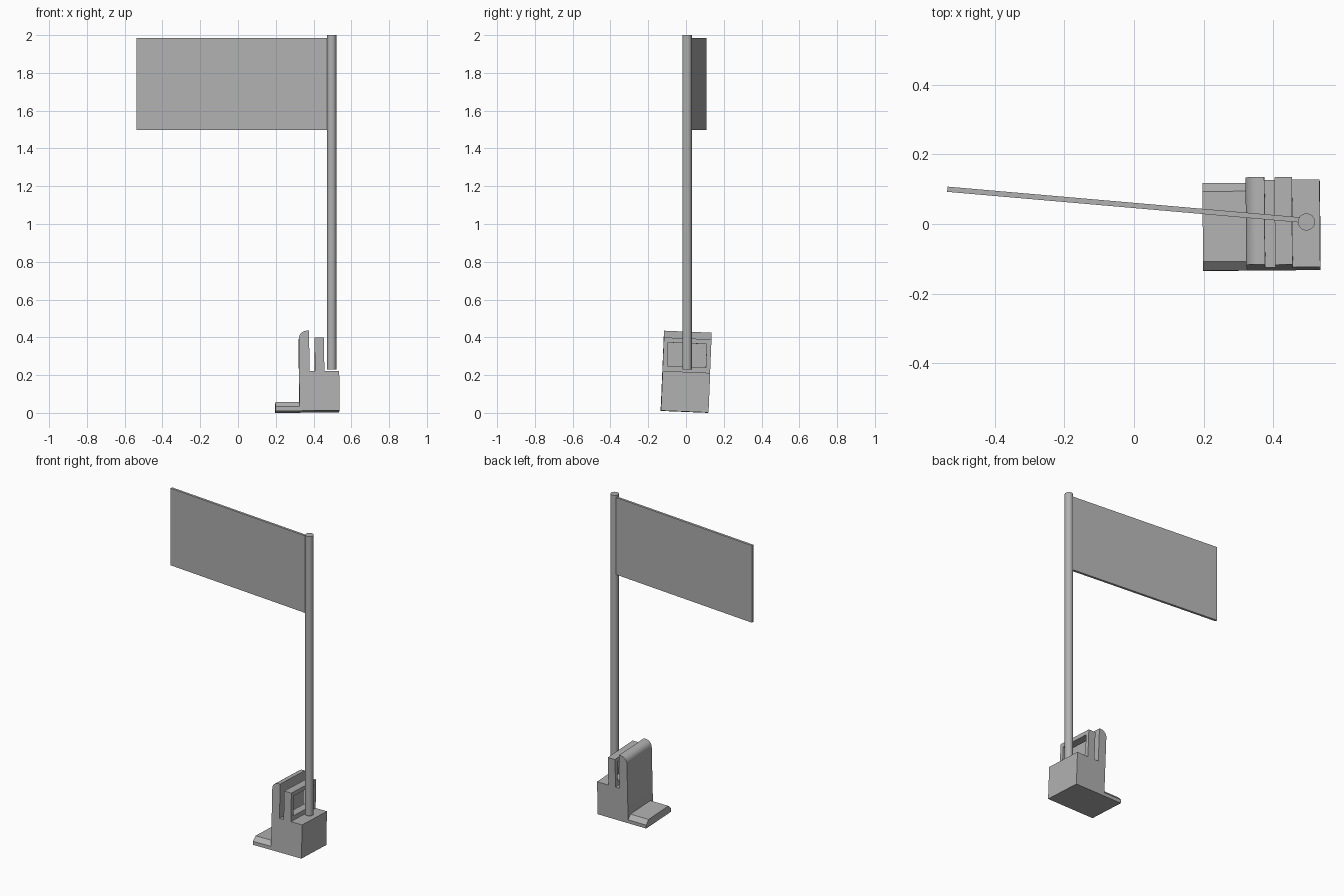
import bpy, bmesh, math
from mathutils import Matrix, Vector

if "Cube" in bpy.data.objects:
    bpy.data.objects.remove(bpy.data.objects["Cube"])

# the base leans slightly back and is turned a touch about z
PIVOT = Vector((0.365, -0.008, 0.0062))
TILT = (Matrix.Translation(PIVOT + Vector((0.002, 0, 0)))
        @ Matrix.Rotation(math.radians(0.5), 4, 'Z')
        @ Matrix.Rotation(math.radians(-0.3), 4, 'Y')
        @ Matrix.Rotation(math.radians(-2.4), 4, 'X'))
HALF = 0.126

# dark grey shared by every part
GREY = bpy.data.materials.new("dark_grey")
GREY.diffuse_color = (0.44, 0.44, 0.44, 1)
GREY.use_nodes = True
GREY.node_tree.nodes["Principled BSDF"].inputs["Base Color"].default_value = GREY.diffuse_color


def finish(name, bm, matrix, smooth=False):
    bmesh.ops.recalc_face_normals(bm, faces=bm.faces)
    mesh = bpy.data.meshes.new(name)
    bm.to_mesh(mesh)
    bm.free()
    mesh.materials.append(GREY)
    obj = bpy.data.objects.new(name, mesh)
    bpy.context.collection.objects.link(obj)
    obj.matrix_world = matrix
    if smooth:
        bpy.ops.object.select_all(action='DESELECT')
        obj.select_set(True)
        bpy.context.view_layer.objects.active = obj
        bpy.ops.object.shade_smooth_by_angle(angle=math.radians(35))
    return obj


def extrude(name, profile, offset, matrix, smooth=False):
    """Fill a closed profile and extrude it along the offset vector."""
    bm = bmesh.new()
    face = bm.faces.new([bm.verts.new(p) for p in profile])
    geom = bmesh.ops.extrude_face_region(bm, geom=[face])['geom']
    bmesh.ops.translate(bm, vec=offset,
                        verts=[v for v in geom if isinstance(v, bmesh.types.BMVert)])
    return finish(name, bm, matrix, smooth)


X = lambda x: x - PIVOT.x

# body block with the tall, rounded back plate
R = 0.04
TOP = 0.424
arc = [(0.322 + R - R * math.cos(a), TOP - R + R * math.sin(a))
       for a in (math.pi / 2 * i / 10 for i in range(11))]
outline = [(0.322, 0)] + arc + [(0.376, TOP), (0.376, 0.21), (0.534, 0.21), (0.534, 0)]
extrude("base_block", [(X(x), -HALF, z) for x, z in outline],
        (0, 2 * HALF, 0), TILT, smooth=True)

# low foot with chamfered ends
foot = [(-HALF, 0), (HALF, 0), (HALF, 0.022), (HALF - 0.025, 0.048),
        (-HALF + 0.025, 0.048), (-HALF, 0.022)]
extrude("base_foot", [(X(0.196), y, z) for y, z in foot], (0.126, 0, 0), TILT)

# upright frame with a rectangular window
bm = bmesh.new()


def rect(x, y, z0, z1):
    return [bm.verts.new((X(x), a, b))
            for a, b in ((-y, z0), (y, z0), (y, z1), (-y, z1))]


loops = [rect(0.405, HALF, 0.21, 0.388), rect(0.455, HALF, 0.21, 0.388),
         rect(0.455, 0.102, 0.238, 0.362), rect(0.405, 0.102, 0.238, 0.362)]
for k in range(4):
    a, b = loops[k], loops[(k + 1) % 4]
    for i in range(4):
        j = (i + 1) % 4
        bm.faces.new((a[i], a[j], b[j], b[i]))
finish("window_frame", bm, TILT)

# pole
bm = bmesh.new()
bmesh.ops.create_cone(bm, cap_ends=True, segments=32, radius1=0.0245,
                      radius2=0.0245, depth=1.77)
finish("pole", bm, Matrix.Translation((0.496, 0.006, 1.115)), smooth=True)

# flag panel, swung slightly to the back
a, b = Vector((0.476, 0.012, 0)), Vector((-0.537, 0.100, 0))
d = b - a
bm = bmesh.new()
bmesh.ops.create_cube(bm, size=1)
bmesh.ops.scale(bm, vec=(d.length, 0.015, 0.488), verts=bm.verts)
finish("flag", bm, Matrix.Translation((a + b) / 2 + Vector((0, 0, 1.741)))
       @ Matrix.Rotation(math.atan2(d.y, d.x), 4, 'Z'))
